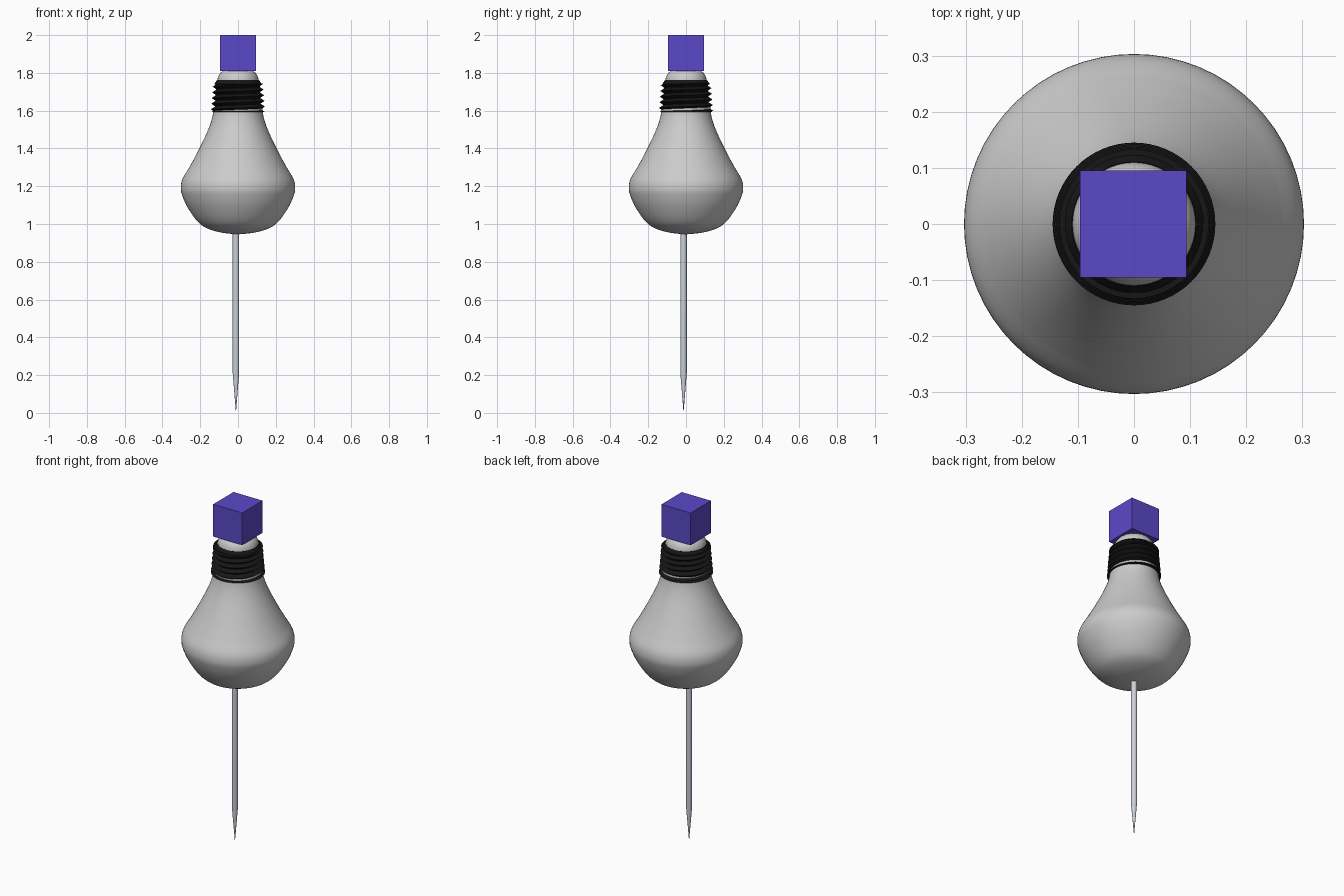
import bpy, bmesh, math

if "Cube" in bpy.data.objects:
    bpy.data.objects.remove(bpy.data.objects["Cube"])


def colour(name, rgb):
    m = bpy.data.materials.new(name)
    m.diffuse_color = (*rgb, 1)
    m.use_nodes = True
    m.node_tree.nodes["Principled BSDF"].inputs["Base Color"].default_value = m.diffuse_color
    return m


def finish(name, bm, mat=None, angle=40):
    bmesh.ops.remove_doubles(bm, verts=bm.verts, dist=1e-5)
    bmesh.ops.recalc_face_normals(bm, faces=bm.faces)
    me = bpy.data.meshes.new(name)
    bm.to_mesh(me)
    bm.free()
    ob = bpy.data.objects.new(name, me)
    bpy.context.collection.objects.link(ob)
    if mat:
        me.materials.append(mat)
    bpy.ops.object.select_all(action='DESELECT')
    bpy.context.view_layer.objects.active = ob
    ob.select_set(True)
    bpy.ops.object.shade_smooth_by_angle(angle=math.radians(angle))
    return ob


def smooth_profile(pts, steps=5):
    # Catmull-Rom through the profile points
    p = [pts[0]] + pts + [pts[-1]]
    out = []
    for a, b, c, d in zip(p, p[1:], p[2:], p[3:]):
        for k in range(steps):
            t = k / steps
            out.append(tuple(0.5 * (2*q + (r-o)*t + (2*o-5*q+4*r-s)*t*t
                                    + (3*q-o-3*r+s)*t**3)
                             for o, q, r, s in zip(a, b, c, d)))
    return out + [pts[-1]]


def lathe(name, profile, mat=None, seg=64, centre=(0, 0)):
    bm = bmesh.new()
    vs = [bm.verts.new((r, 0, z)) for r, z in profile]
    es = [bm.edges.new(e) for e in zip(vs, vs[1:])]
    bmesh.ops.spin(bm, geom=vs + es, axis=(0, 0, 1), cent=(0, 0, 0),
                   angle=2 * math.pi, steps=seg, use_duplicate=False)
    bmesh.ops.translate(bm, verts=bm.verts, vec=(*centre, 0))
    return finish(name, bm, mat)


black = colour("black", (0.008, 0.008, 0.008))
purple = colour("purple", (0.105, 0.065, 0.58))
steel = colour("steel", (0.6, 0.63, 0.7))

# Rounded bowl and tapering neck of the bulb
lathe("bulb_bowl", smooth_profile(
    [(0, .945), (.09, .955), (.17, .98), (.22, 1.02), (.268, 1.09),
     (.295, 1.15), (.303, 1.19), (.295, 1.235), (.264, 1.29)]))
lathe("bulb_neck", smooth_profile(
    [(.264, 1.29), (.225, 1.36), (.18, 1.45), (.15, 1.52), (.134, 1.575), (.13, 1.62)]))

# Grey end cap above the thread
lathe("bulb_cap", smooth_profile(
    [(.11, 1.74), (.109, 1.765), (.1, 1.79), (.08, 1.81), (.05, 1.815), (0, 1.815)]))

# Black screw thread: one helical strip of crests and roots
bm = bmesh.new()
seg, pitch, z0, z1 = 64, .03, 1.592, 1.745
n_all = seg * 7
crest, root = [], []
for n in range(n_all + 1):
    a = 2 * math.pi * n / seg
    for strip, shift, amp in ((crest, 0, .022), (root, .5, 0)):
        z = min(max(z0 + pitch * (n / seg - 1 + shift), z0), z1)
        r = .123 - .012 * (z - z0) / (z1 - z0) + amp
        strip.append(bm.verts.new((r * math.cos(a), r * math.sin(a), z)))
for n in range(n_all):
    bm.faces.new((crest[n], crest[n+1], root[n+1], root[n]))
    if n + seg < n_all:
        bm.faces.new((root[n], root[n+1], crest[n+1+seg], crest[n+seg]))
finish("screw_thread", bm, black, 30)
lathe("thread_collar", [(.1, 1.592), (.142, 1.592), (.121, 1.604), (.116, 1.735),
                        (.126, 1.74), (.111, 1.762), (.1, 1.762)], black)

# Cube on top
bm = bmesh.new()
bmesh.ops.create_cube(bm, size=.19)
bmesh.ops.translate(bm, verts=bm.verts, vec=(-.001, 0, 1.905))
finish("top_cube", bm, purple)

# Pointed needle
lathe("needle", [(0, 0), (.004, .05), (.017, .21), (.017, 1.0), (0, 1.0)],
      steel, 24, (-.011, -.013))
